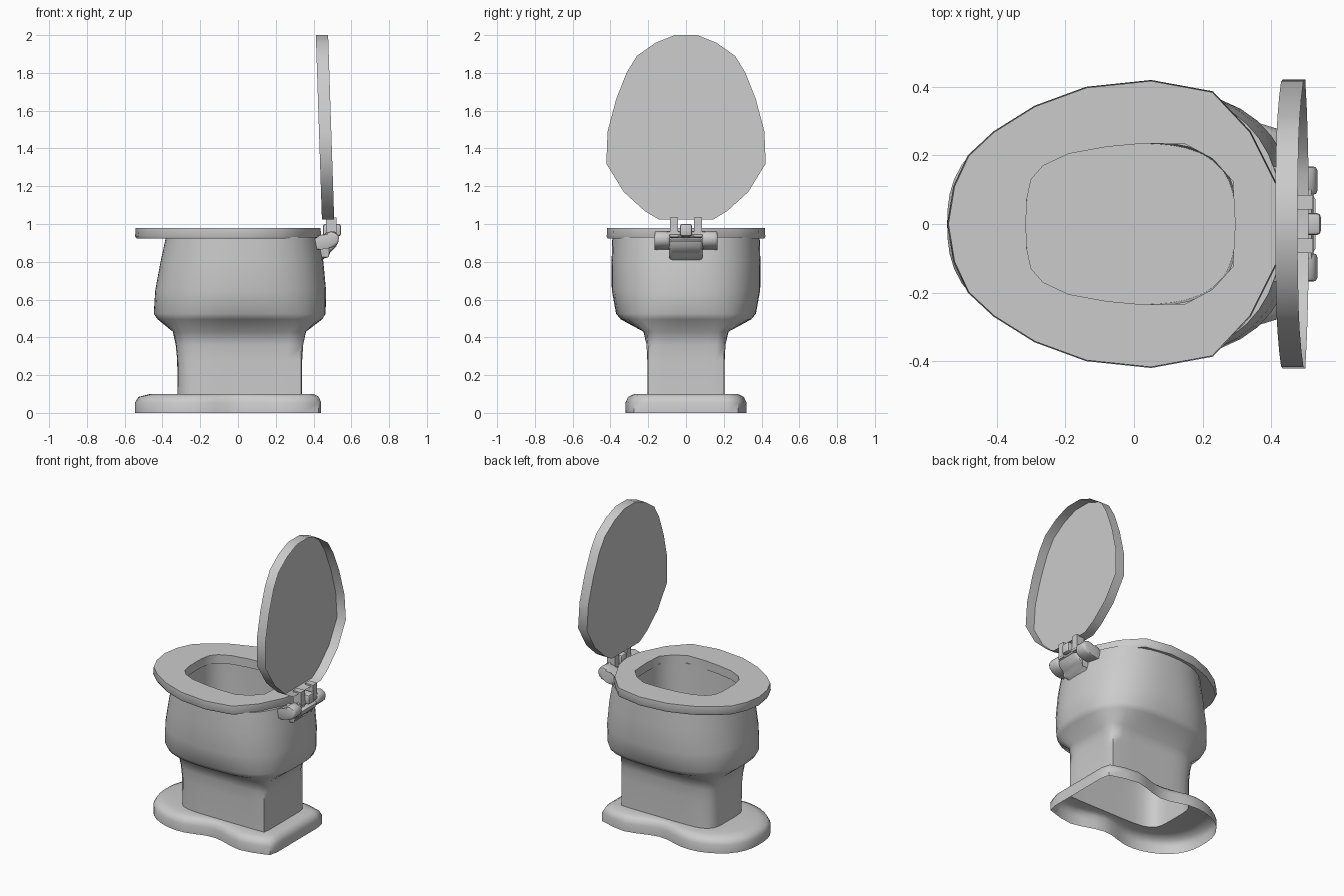
import bpy, bmesh, math

if "Cube" in bpy.data.objects:
    bpy.data.objects.remove(bpy.data.objects["Cube"])

N = 48


def finish(name, bm, smooth=None):
    bmesh.ops.recalc_face_normals(bm, faces=bm.faces)
    me = bpy.data.meshes.new(name)
    bm.to_mesh(me)
    bm.free()
    ob = bpy.data.objects.new(name, me)
    bpy.context.collection.objects.link(ob)
    if smooth:
        bpy.ops.object.select_all(action='DESELECT')
        ob.select_set(True)
        bpy.context.view_layer.objects.active = ob
        bpy.ops.object.shade_smooth_by_angle(angle=math.radians(smooth))
    return ob


def bridge(bm, r1, r2):
    for i in range(len(r1)):
        j = (i + 1) % len(r1)
        bm.faces.new((r1[i], r1[j], r2[j], r2[i]))


def section(z, x0, x1, b, n_front, n_back, waist=0):
    """Rounded-box ring from x0 to x1, half width b, optional pinched waist and tapered tail."""
    cx, a, pts = (x0 + x1) / 2, (x1 - x0) / 2, []
    for i in range(N):
        t = 2 * math.pi * i / N
        c, s = math.cos(t), math.sin(t)
        n = n_back if c > 0 else n_front
        r = (abs(c) ** n + abs(s) ** n) ** (-1 / n)
        x = cx + a * r * c
        k = 1 - waist * (math.exp(-(x / 0.16) ** 2) + 3.7 * max(0, x - 0.24)) if waist else 1
        pts.append((x, b * r * s * k, z))
    return pts


def mirror_half(half):
    """Close a half outline whose first and last points lie on the axis."""
    return half + [(x, -y) for x, y in half[-2:0:-1]]


def box(name, x, y, z, bevel=0.0):
    bm = bmesh.new()
    bmesh.ops.create_cube(bm, size=1)
    for v in bm.verts:
        v.co = [(lo + hi) / 2 + c * (hi - lo) for c, (lo, hi) in zip(v.co, (x, y, z))]
    if bevel:
        bmesh.ops.bevel(bm, geom=bm.edges[:], offset=bevel, segments=2, profile=0.5, affect='EDGES')
    return finish(name, bm, 40)


def prism(name, profile, y0, y1, bevel=0.0):
    """Extrude an x-z profile along y."""
    bm = bmesh.new()
    a = [bm.verts.new((x, y0, z)) for x, z in profile]
    b = [bm.verts.new((x, y1, z)) for x, z in profile]
    bridge(bm, a, b)
    bm.faces.new(a)
    bm.faces.new(b)
    if bevel:
        caps = [e for e in bm.edges if abs(e.verts[0].co.y - e.verts[1].co.y) < 1e-5]
        bmesh.ops.bevel(bm, geom=caps, offset=bevel, segments=2, profile=0.5, affect='EDGES')
    return finish(name, bm, 45)


# Foot, pedestal and bowl: one shell, open underneath, hollow on top
rings = [
    (0.00, -0.545, 0.44, 0.328, 2.5, 26, 0.2),
    (0.055, -0.545, 0.44, 0.328, 2.5, 26, 0.2),
    (0.085, -0.527, 0.428, 0.315, 2.5, 20, 0.2),
    (0.10, -0.465, 0.40, 0.28, 2.5, 16, 0.15),
    (0.10, -0.32, 0.34, 0.205, 5, 40),
    (0.28, -0.322, 0.34, 0.205, 5, 40),
    (0.36, -0.33, 0.345, 0.209, 5, 20),
    (0.43, -0.345, 0.36, 0.225, 4.5, 9),
    (0.495, -0.425, 0.445, 0.345, 2.6, 3.2),
    (0.525, -0.446, 0.464, 0.37, 2.4, 2.8),
    (0.65, -0.438, 0.466, 0.393, 2.3, 2.6),
    (0.80, -0.41, 0.452, 0.394, 2.3, 2.5),
    (0.93, -0.382, 0.43, 0.39, 2.3, 2.4),
    (0.93, -0.32, 0.30, 0.24, 3.2, 2.9),
    (0.75, -0.32, 0.30, 0.24, 3.2, 2.9),
    (0.50, -0.315, 0.295, 0.235, 3.2, 2.9),
]
bm = bmesh.new()
loops = [[bm.verts.new(p) for p in section(*r)] for r in rings]
for r1, r2 in zip(loops, loops[1:]):
    bridge(bm, r1, r2)
bm.faces.new(loops[-1])
finish("bowl_and_pedestal", bm, 60)

# Seat: faceted ring
outer = mirror_half([(-.545, 0), (-.527, .11), (-.485, .2), (-.41, .27), (-.29, .345), (-.14, .4),
                     (.05, .42), (.23, .387), (.34, .27), (.42, .11), (.44, 0)])
inner = mirror_half([(-.315, 0), (-.313, .07), (-.3, .13), (-.265, .17), (-.19, .205), (-.08, .225),
                     (.03, .235), (.15, .233), (.23, .19), (.288, .125), (.295, 0)])
bm = bmesh.new()
loops = [[bm.verts.new((x * k, y * k, z)) for x, y in o]
         for o, z, k in ((outer, .98, .993), (outer, .935, 1), (outer, .922, .985),
                         (inner, .922, 1), (inner, .98, 1))]
for i in range(5):
    bridge(bm, loops[i], loops[(i + 1) % 5])
finish("seat", bm, 42)

# Lid: raised dish, flat towards the seat and open at the back
half = [(.06, 2.0), (.16, 1.96), (.26, 1.89), (.315, 1.8), (.37, 1.66), (.415, 1.49),
        (.422, 1.32), (.33, 1.17), (.22, 1.07), (.145, 1.025)]
outline = half + [(-y, z) for y, z in reversed(half)]
bm = bmesh.new()
front, back = [[bm.verts.new((x + 0.033 * (2 - z), y, z)) for y, z in outline] for x in (0.412, 0.477)]
bridge(bm, front, back)
bm.faces.new(front)
finish("lid", bm, 42)

# Hinge: neck flowing out of the bowl, side lugs, lid tabs and centre knuckle
prism("hinge_neck", [(.40, .79), (.45, .81), (.465, .84), (.495, .855), (.52, .88),
                     (.53, .91), (.49, .915), (.40, .925)], -0.09, 0.09, 0.02)
lug = [(.38, .86), (.44, .865), (.475, .87), (.51, .88), (.53, .9), (.535, .93), (.522, .952),
       (.495, .962), (.47, .955), (.44, .93), (.38, .92)]
for side, s in (("left", -1), ("right", 1)):
    y0, y1 = sorted((s * .085, s * .168))
    prism("hinge_lug_" + side, lug, y0, y1, 0.012)
    box("lid_tab_" + side, (.465, .522), tuple(sorted((s * .042, s * .085))), (.93, 1.035))
box("hinge_knuckle", (.45, .545), (-.032, .032), (.935, 1.0), 0.012)
prism("hinge_pin", [(.505 + .018 * math.cos(k * math.pi / 4), .945 + .018 * math.sin(k * math.pi / 4))
                    for k in range(8)], -0.1, 0.1)
